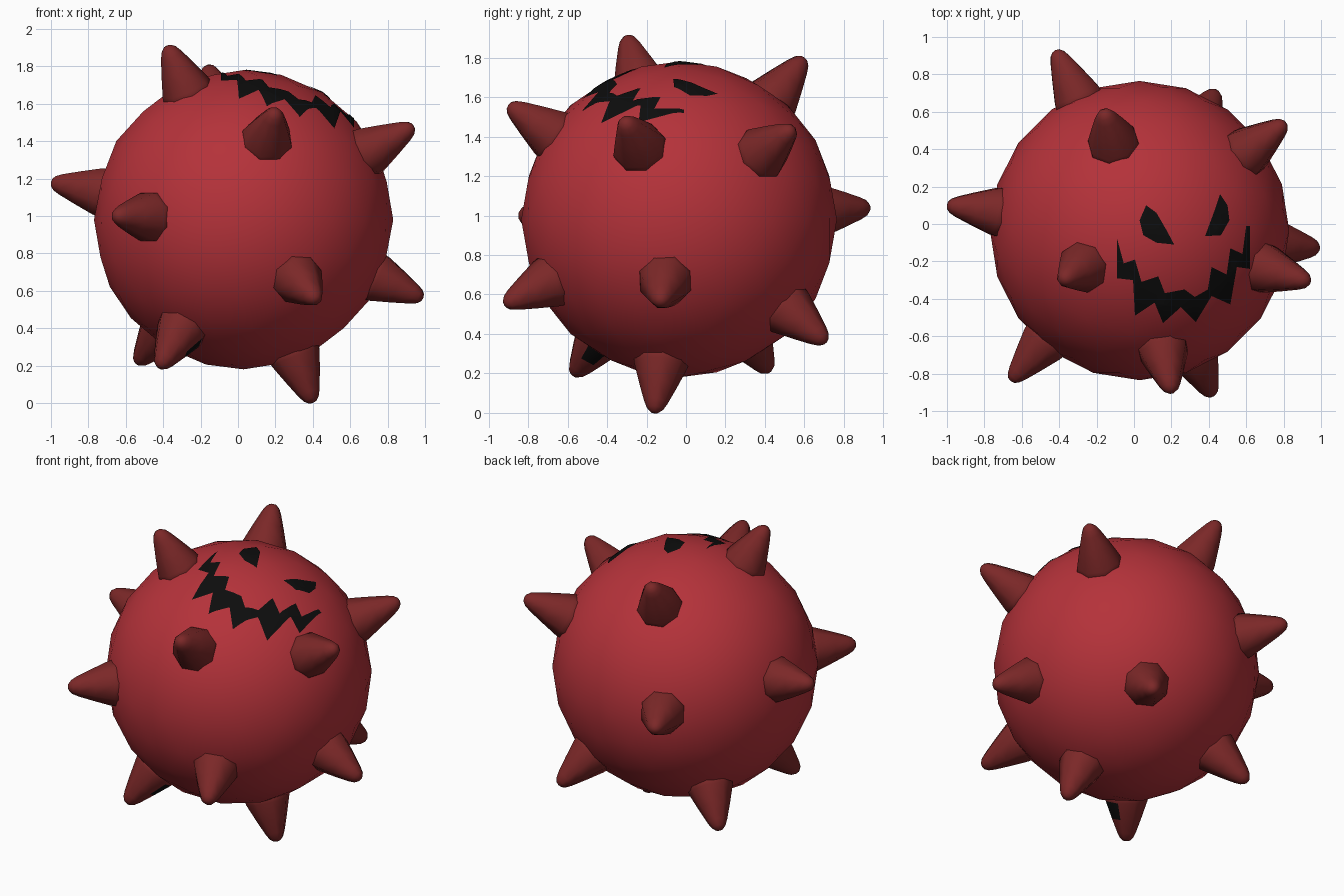
import bpy, bmesh, math
from mathutils import Vector
from mathutils.geometry import tessellate_polygon

if "Cube" in bpy.data.objects:
    bpy.data.objects.remove(bpy.data.objects["Cube"])

CENTRE = Vector((0.03, -0.035, 0.98))
RADIUS = 0.80


def material(name, rgb):
    m = bpy.data.materials.new(name)
    m.diffuse_color = (*rgb, 1)
    m.use_nodes = True
    m.node_tree.nodes["Principled BSDF"].inputs["Base Color"].default_value = m.diffuse_color
    return m


RED = material("red", (0.46, 0.032, 0.042))
DARK_RED = material("dark red", (0.20, 0.021, 0.021))
BLACK = material("black", (0.004, 0.004, 0.004))


def finish(bm, name, *mats):
    for f in bm.faces:
        f.smooth = True
    me = bpy.data.meshes.new(name)
    bm.to_mesh(me)
    bm.free()
    for m in mats:
        me.materials.append(m)
    ob = bpy.data.objects.new(name, me)
    bpy.context.collection.objects.link(ob)
    return ob


def ball(radius):
    bm = bmesh.new()
    bmesh.ops.create_icosphere(bm, subdivisions=3, radius=radius)
    bmesh.ops.translate(bm, verts=bm.verts, vec=CENTRE)
    return bm


# Body
finish(ball(RADIUS), "body", RED)

# Spikes: radial, eight-sided, with rounded tips (distance from centre, radius)
PROFILE = [(0.72, 0.15), (0.80, 0.135), (0.91, 0.095), (1.0, 0.06),
           (1.035, 0.042), (1.053, 0.022)]
SIDES = 8


def spike(name, tip, mark=None):
    d = (Vector(tip) - CENTRE)
    length = d.length
    d.normalize()
    side = d.cross(Vector((0, 0, 1))).normalized()
    up = side.cross(d)
    bm = bmesh.new()
    rings = []
    for t, r in PROFILE:
        p = CENTRE + d * (t + (length - 1.058) * (t - 0.72) / 0.338)
        rings.append([bm.verts.new(p + r * (side * math.cos(a) + up * math.sin(a)))
                      for a in (math.tau * (i + 0.5) / SIDES for i in range(SIDES))])
    apex = bm.verts.new(tip)
    for a, b in zip(rings, rings[1:]):
        for i in range(SIDES):
            j = (i + 1) % SIDES
            bm.faces.new((a[i], a[j], b[j], b[i]))
    for i in range(SIDES):
        bm.faces.new((rings[-1][i], rings[-1][(i + 1) % SIDES], apex))
    bm.faces.new(rings[0])
    bmesh.ops.recalc_face_normals(bm, faces=bm.faces)
    if mark:  # dark patch on one facet near the base
        ring = [f for f in bm.faces if len(f.verts) == 4 and
                0.83 < (f.calc_center_median() - CENTRE).length < 0.9]
        if ring:
            max(ring, key=lambda f: f.normal.dot(Vector(mark))).material_index = 1
    finish(bm, name, DARK_RED, BLACK)


TIPS = [(-0.38, -0.30, 1.91), (-1.0, 0.10, 1.18), (-0.66, -0.84, 1.0),
        (0.20, -0.90, 1.56), (0.94, -0.31, 1.48), (0.99, -0.13, 0.56),
        (0.42, -0.92, 0.55), (0.40, -0.16, 0.0), (-0.54, 0.42, 0.21),
        (-0.16, 0.60, 1.80), (0.81, 0.54, 1.44), (-0.42, 0.93, 1.04),
        (0.44, 0.71, 0.36)]
for n, tip in enumerate(TIPS):
    spike(f"spike_{n + 1}", tip)
spike("marked_spike", (-0.42, -0.57, 0.19), mark=(1, 0.4, -0.2))


# Face details: skins cut from the body surface by outlines seen from above
def skin(name, outline):
    pts = [Vector((x, y, 0)) for x, y in outline]
    out = bmesh.new()
    for tri in tessellate_polygon([pts]):
        a, b, c = (pts[i] for i in tri)
        if (b - a).cross(c - a).z < 0:
            b, c = c, b
        bm = ball(RADIUS + 0.004)
        bmesh.ops.delete(bm, geom=[f for f in bm.faces if f.normal.z < 0.05],
                         context='FACES')
        for p, q in ((a, b), (b, c), (c, a)):
            e = q - p
            bmesh.ops.bisect_plane(bm, geom=bm.verts[:] + bm.edges[:] + bm.faces[:],
                                   dist=1e-6, plane_co=p,
                                   plane_no=Vector((e.y, -e.x, 0)), clear_outer=True)
        for f in bm.faces:
            out.faces.new([out.verts.new(v.co) for v in f.verts])
        bm.free()
    bmesh.ops.remove_doubles(out, verts=out.verts, dist=1e-4)
    finish(out, name, BLACK)


skin("mouth", [
    (-.09, -.08), (-.055, -.21), (.005, -.19), (.04, -.31), (.13, -.28),
    (.165, -.37), (.27, -.35), (.325, -.39), (.395, -.35), (.415, -.23),
    (.495, -.27), (.515, -.13), (.58, -.16), (.60, -.01), (.62, -.01),
    (.62, -.24), (.55, -.23), (.515, -.43), (.415, -.385), (.33, -.525),
    (.25, -.445), (.155, -.53), (.11, -.42), (.005, -.49), (-.005, -.30),
    (-.09, -.29)])
skin("left_eye", [(.065, .10), (.03, .02), (.05, -.06), (.12, -.10),
                  (.215, -.11), (.175, -.035), (.12, .06)])
skin("right_eye", [(.46, .16), (.43, .07), (.38, -.065), (.465, -.06),
                   (.51, .02), (.50, .10)])
